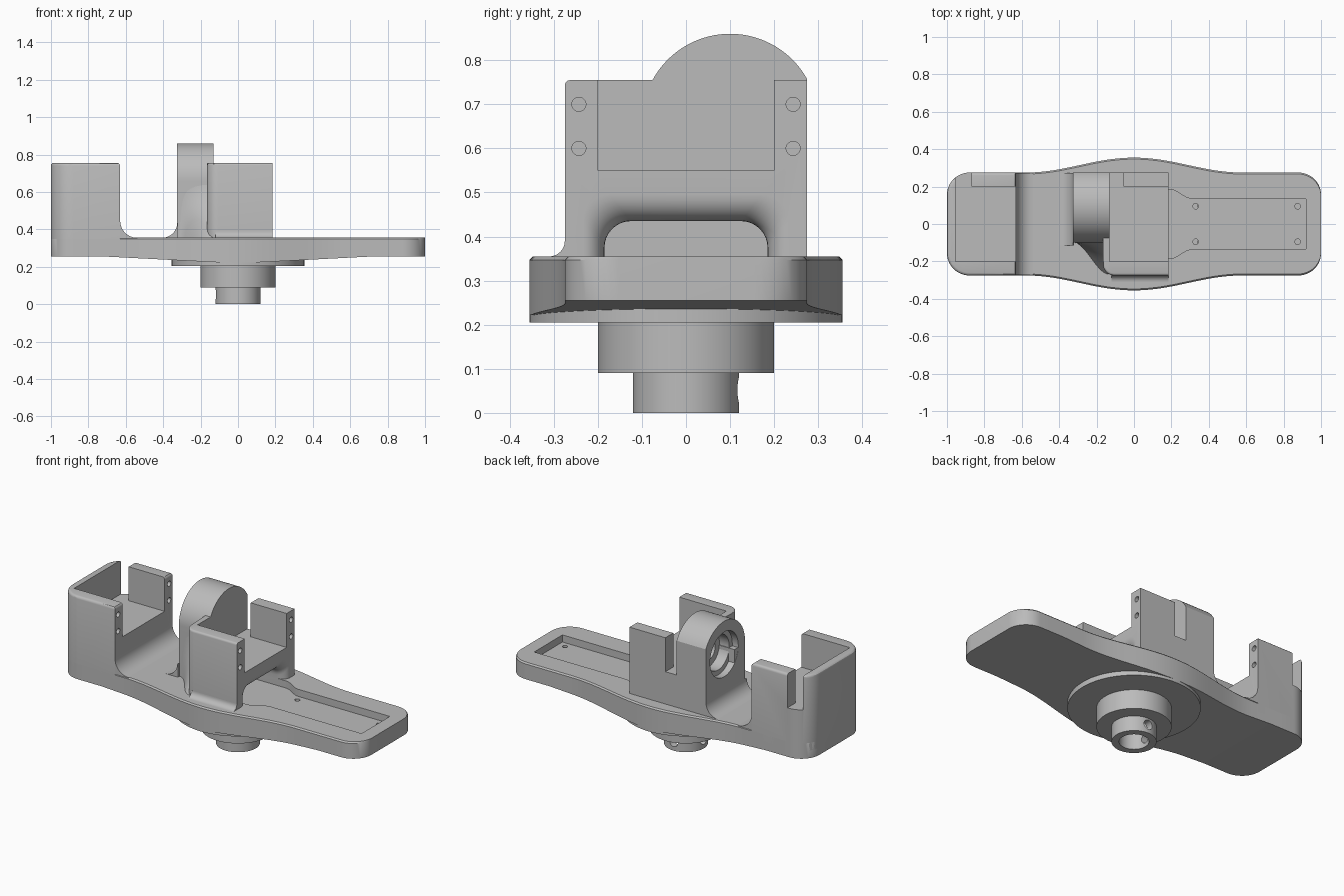
import bpy, bmesh, math
from math import sin, cos, pi, sqrt

if "Cube" in bpy.data.objects:
    bpy.data.objects.remove(bpy.data.objects["Cube"])

grey = bpy.data.materials.new("plain grey")
grey.diffuse_color = (0.5, 0.5, 0.5, 1)
grey.use_nodes = True
grey.node_tree.nodes["Principled BSDF"].inputs["Base Color"].default_value = grey.diffuse_color


def loft(name, rings, bevel=None):
    """Skin a solid through closed rings with equal point counts."""
    bm = bmesh.new()
    vs = [[bm.verts.new(p) for p in ring] for ring in rings]
    n = len(vs[0])
    for a, b in zip(vs, vs[1:]):
        for i in range(n):
            j = (i + 1) % n
            bm.faces.new((a[i], a[j], b[j], b[i]))
    bm.faces.new(vs[0][::-1])
    bm.faces.new(vs[-1])
    bmesh.ops.recalc_face_normals(bm, faces=bm.faces)
    if bevel:
        width, rule = bevel
        edges = [e for e in bm.edges if all(rule(v.co) for v in e.verts)]
        bmesh.ops.bevel(bm, geom=edges, offset=width, segments=3, profile=0.5, affect='EDGES')
    me = bpy.data.meshes.new(name)
    bm.to_mesh(me)
    bm.free()
    me.materials.append(grey)
    ob = bpy.data.objects.new(name, me)
    bpy.context.collection.objects.link(ob)
    return ob


def prism(name, pts, axis, a, b, bevel=None):
    put = {'x': lambda p, t: (t, p[0], p[1]),
           'y': lambda p, t: (p[0], t, p[1]),
           'z': lambda p, t: (p[0], p[1], t)}[axis]
    return loft(name, [[put(p, t) for p in pts] for t in (a, b)], bevel)


def box(name, x0, x1, y0, y1, z0, z1):
    return prism(name, [(x0, y0), (x1, y0), (x1, y1), (x0, y1)], 'z', z0, z1)


def arc(cx, cy, r, a0, a1, n=12):
    return [(cx + r * cos(math.radians(a0 + (a1 - a0) * i / n)),
             cy + r * sin(math.radians(a0 + (a1 - a0) * i / n))) for i in range(n + 1)]


def rod(name, axis, u, v, r, a, b, n=32):
    return prism(name, arc(u, v, r, 0, 360, n)[:-1], axis, a, b)


def fillet(name, u, v, r, side, axis, a, b):
    """Concave corner strip rising from floor v against a wall at u."""
    e = 0.004
    curve = [(u + side * (r - r * sin(t)), v + r - r * cos(t))
             for t in [i * pi / 20 for i in range(11)]]
    return prism(name, [(u - side * e, v - e), (u + side * r, v - e)] + curve
                 + [(u - side * e, v + r)], axis, a, b)


def cut(ob, cutters):
    bpy.context.view_layer.objects.active = ob
    for c in cutters:
        m = ob.modifiers.new("cut", 'BOOLEAN')
        m.operation, m.solver, m.object = 'DIFFERENCE', 'EXACT', c
        bpy.ops.object.modifier_apply(modifier=m.name)
        bpy.data.objects.remove(c)


# base plate: bulged outline, rounded ends, underside dropping to the middle
def half_width(x):
    x = abs(x)
    if x > 0.88:
        return 0.155 + sqrt(max(0, 0.0144 - (x - 0.88) ** 2))
    return 0.275 + (0.04 * (1 + cos(pi * x / 0.58)) if x < 0.58 else 0)


half = [0.03 * i for i in range(0, 25)] + [0.8] + [0.88 + 0.12 * sin(i * pi / 24) for i in range(13)]
rings = []
for x in [-v for v in half[:0:-1]] + half:
    w = half_width(x)
    zb = 0.222 + 0.033 * min(1, max(0, (abs(x) - 0.08) / 0.64))
    rings.append([(x, -w, zb), (x, w, zb), (x, w, 0.347), (x, w - 0.008, 0.355),
                  (x, -w + 0.008, 0.355), (x, -w, 0.347)])
plate = loft("base_plate", rings)
side = [(-0.09, 0.185), (0.19, 0.185)]
side += [(0.19 + 0.12 * i / 10, 0.16 + 0.025 * cos(pi * i / 10)) for i in range(1, 11)]
side += [(0.92, 0.135)]
cut(plate, [prism("recess", side + [(x, -y) for x, y in side[::-1]], 'z', 0.312, 0.4)]
    + [rod("screw", 'z', x, y, 0.015, 0.27, 0.4, 16) for x in (0.33, 0.875) for y in (-0.095, 0.095)])

# hub, bored shaft and disc under the plate
profile = [(0.08, 0.2), (0.08, 0), (0.12, 0), (0.12, 0.09), (0.2, 0.09),
           (0.2, 0.205), (0.355, 0.205), (0.355, 0.28)]
hub = loft("hub_and_shaft", [[(x, y, z) for x, y in arc(0, 0, r, 0, 360, 72)[:-1]] for r, z in profile])
cut(hub, [rod("set_screw", 'y', 0, 0.052, 0.028, 0.05, 0.2),
          rod("set_screw", 'x', 0, 0.052, 0.028, -0.2, -0.05)])


def screw_holes(x):
    return [rod("hole", 'x', y, z, 0.016, x - 0.1, x + 0.05, 20) for y in (-0.243, 0.243) for z in (0.6, 0.7)]


# tall end bracket with open pocket and cable slot
outline = [(-0.63, -0.275), (-0.63, 0.275)] + arc(-0.88, 0.155, 0.12, 90, 180) + arc(-0.88, -0.155, 0.12, 180, 270)
end = prism("end_bracket", outline, 'z', 0.3, 0.755,
            (0.015, lambda c: c.z > 0.75))
cut(end, [box("pocket", -0.955, -0.5, -0.2, 0.2, 0.55, 0.9),
          box("slot", -0.955, -0.87, 0.15, 0.35, 0.55, 0.9)] + screw_holes(-0.63))
fillet("end_bracket_fillet", -0.63, 0.355, 0.09, 1, 'y', -0.274, 0.274)

# middle bracket with pocket, cable slot and flared tunnel
outline = [(0.185, -0.275), (0.185, 0.275), (-0.165, 0.275)] + arc(-0.105, -0.215, 0.06, 180, 270)
mid = prism("middle_bracket", outline, 'z', 0.34, 0.755,
            (0.012, lambda c: c.z > 0.75 and c.y < -0.2))
tunnel = []
for x in [-0.09, 0.125] + [0.125 + 0.06 * sin(i * pi / 16) for i in range(1, 9)] + [0.25]:
    u = min(1, max(0, (x - 0.125) / 0.06))
    f = 0.06 * (1 - sqrt(1 - u * u))
    w, h = 0.185 + 0.8 * f, 0.435 + f
    prof = [(-w, 0.3), (w, 0.3)] + arc(w - 0.06, h - 0.06, 0.06, 0, 90, 8) + arc(-w + 0.06, h - 0.06, 0.06, 90, 180, 8)
    tunnel.append([(x, y, z) for y, z in prof])
cut(mid, [box("pocket", -0.13, 0.3, -0.2, 0.2, 0.55, 0.9),
          box("slot", -0.13, -0.055, 0.15, 0.35, 0.55, 0.9),
          loft("tunnel", tunnel)] + screw_holes(0.185))
fillet("middle_bracket_fillet", -0.275, 0.355, 0.035, -1, 'x', -0.12, 0.185)

# bearing lug with stepped blind bore
lug = prism("bearing_lug", [(0.275, 0.34)] + arc(0.1, 0.66, 0.2, 29, 180, 40) + [(-0.1, 0.34)],
            'x', -0.325, -0.13)
cut(lug, [rod("counterbore", 'x', 0.1, 0.66, 0.135, -0.4, -0.285, 48),
          rod("bore", 'x', 0.1, 0.66, 0.105, -0.4, -0.22, 48),
          rod("inner_bore", 'x', 0.1, 0.66, 0.065, -0.4, -0.16, 48)])
fillet("lug_fillet", -0.325, 0.355, 0.08, 1 * -1, 'y', -0.115, 0.274)

# curved gusset sweeping from the lug to the middle bracket
rings = []
for k in range(11):
    t = k / 10
    d = 0.175 * (1 - t) ** 1.5
    ring = []
    for i in range(15):
        s = i / 14
        ring.append((-0.324 + 0.19 * s, -0.098 - d * s * s * (3 - 2 * s), 0.35 + 0.3 * t))
    rings.append(ring + [(-0.134, 0, 0.35 + 0.3 * t), (-0.324, 0, 0.35 + 0.3 * t)])
loft("lug_gusset", rings)

# smooth the curved surfaces, keep edges crisp
bpy.ops.object.select_all(action='DESELECT')
for ob in bpy.context.scene.objects:
    ob.select_set(True)
    bpy.context.view_layer.objects.active = ob
bpy.ops.object.shade_smooth_by_angle(angle=math.radians(30))
